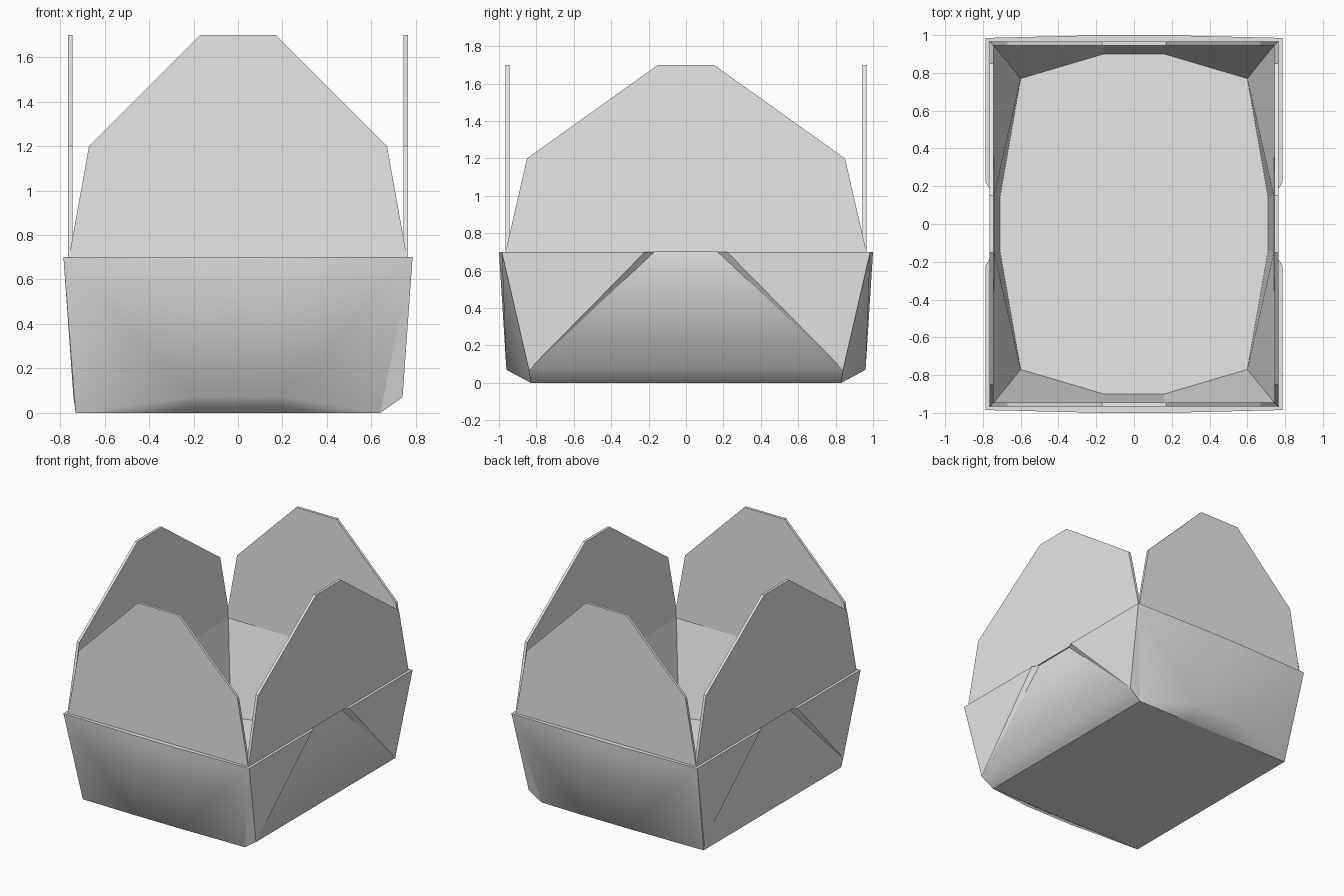
import bpy
import bmesh

cube = bpy.data.objects.get("Cube")
if cube:
    bpy.data.objects.remove(cube, do_unlink=True)

card = bpy.data.materials.new("pale_card")
card.use_nodes = True
colour = (0.8, 0.8, 0.8, 1)
card.diffuse_color = colour
card.node_tree.nodes["Principled BSDF"].inputs["Base Color"].default_value = colour


def finish(name, bm):
    bmesh.ops.recalc_face_normals(bm, faces=bm.faces)
    mesh = bpy.data.meshes.new(name)
    bm.to_mesh(mesh)
    bm.free()
    mesh.materials.append(card)
    obj = bpy.data.objects.new(name, mesh)
    bpy.context.collection.objects.link(obj)
    return obj


# Tray: folded outer walls, rim and faceted lining in one closed shell
RIM = 0.7
FOLD = 0.07
INNER_FLOOR = 0.05
bm = bmesh.new()
verts, soft = {}, {}


def face(points, group=None):
    vs = []
    for p in points:
        key = tuple(round(c, 4) for c in p)
        if key not in verts:
            verts[key] = bm.verts.new(key)
        vs.append(verts[key])
    f = bm.faces.new(vs)
    if group:
        soft[f] = group
        f.smooth = True


def corner(sx, sy):
    """Named points of one quarter of the tray."""
    foot = 0.64 if sx > 0 else 0.73
    table = {
        "top": (0.785, 0.985, RIM), "panel_top": (0.16, 1.0, RIM),
        "panel_fold": (0.2, 0.96, FOLD), "panel_foot": (0.2, 0.83, 0),
        "foot": (foot, 0.83, 0), "side_fold": (0.74, 0.84, FOLD),
        "wing": (0.785, 0.22, RIM), "base": (0.755, 0.17, RIM),
        "in_top": (0.75, 0.955, RIM), "in_panel": (0.16, 0.95, RIM),
        "in_side": (0.74, 0.15, RIM), "in_foot": (0.6, 0.77, INNER_FLOOR),
        "in_panel_foot": (0.16, 0.9, INNER_FLOOR),
        "in_side_foot": (0.71, 0.14, INNER_FLOOR),
    }
    return {k: (sx * x, sy * y, z) for k, (x, y, z) in table.items()}


quarters = {(sx, sy): corner(sx, sy) for sx in (-1, 1) for sy in (-1, 1)}


def patch(q, names, group=None):
    face([q[n] for n in names.split()], group)


def bridge(a, b, first, second, group=None):
    face([a[first], b[first], b[second], a[second]], group)


for (sx, sy), q in quarters.items():
    panel, side = "panel%d" % sy, "side%d" % sx
    # Bulging end panel
    patch(q, "top foot panel_fold", panel)
    patch(q, "top panel_fold panel_top", panel)
    patch(q, "panel_fold foot panel_foot", panel)
    # Overlapping triangular wing and corner tuck
    patch(q, "top wing side_fold")
    patch(q, "wing base side_fold")
    patch(q, "top side_fold foot")
    # Rim thickness
    patch(q, "top panel_top in_panel in_top")
    patch(q, "top in_top in_side wing")
    patch(q, "wing in_side base")
    # Lining facets
    patch(q, "in_top in_panel in_panel_foot in_foot")
    patch(q, "in_top in_foot in_side")
    patch(q, "in_side in_foot in_side_foot")

for s in (-1, 1):
    # Middle of each end panel
    a, b = quarters[-1, s], quarters[1, s]
    bridge(a, b, "panel_top", "panel_fold", "panel%d" % s)
    bridge(a, b, "panel_fold", "panel_foot", "panel%d" % s)
    bridge(a, b, "panel_top", "in_panel")
    bridge(a, b, "in_panel", "in_panel_foot")
    # Middle of each side wall
    a, b = quarters[s, -1], quarters[s, 1]
    bridge(a, b, "base", "side_fold", "side%d" % s)
    bridge(a, b, "side_fold", "foot", "side%d" % s)
    bridge(a, b, "base", "in_side")
    bridge(a, b, "in_side", "in_side_foot")


def loop(names):
    """Walk the four quarters in order, reversing names on alternate ones."""
    ring = []
    for i, key in enumerate(((1, 1), (-1, 1), (-1, -1), (1, -1))):
        ring += [quarters[key][n] for n in (names if i % 2 == 0 else names[::-1])]
    return ring


face(loop(["foot", "panel_foot"]))
face(loop(["in_side_foot", "in_foot", "in_panel_foot"]))

for e in bm.edges:
    groups = [soft.get(f) for f in e.link_faces]
    e.smooth = len(groups) == 2 and groups[0] is not None and groups[0] == groups[1]
finish("folded_tray", bm)


# Upright lid flaps
def flap(name, half_widths, near, far, along_x):
    heights = (RIM, 1.2, 1.7)
    right = list(zip(half_widths, heights))
    outline = right + [(-w, z) for w, z in reversed(right)]
    bm = bmesh.new()
    place = (lambda w, d, z: (w, d, z)) if along_x else (lambda w, d, z: (d, w, z))
    f = bm.faces.new([bm.verts.new(place(w, near, z)) for w, z in outline])
    out = bmesh.ops.extrude_face_region(bm, geom=[f])["geom"]
    moved = [v for v in out if isinstance(v, bmesh.types.BMVert)]
    shift = far - near
    bmesh.ops.translate(bm, verts=moved, vec=place(0, shift, 0))
    if not any(f.is_valid and len(f.verts) == 6 and
               all(v not in moved for v in f.verts) for f in bm.faces):
        bm.faces.new([v for v in bm.verts if v not in moved])
    finish(name, bm)


for s, end, side in ((-1, "front", "right"), (1, "back", "left")):
    flap(end + "_flap", (0.76, 0.67, 0.17), s * 0.945, s * 0.965, True)
    flap(side + "_flap", (0.965, 0.85, 0.15), s * 0.745, s * 0.765, False)
